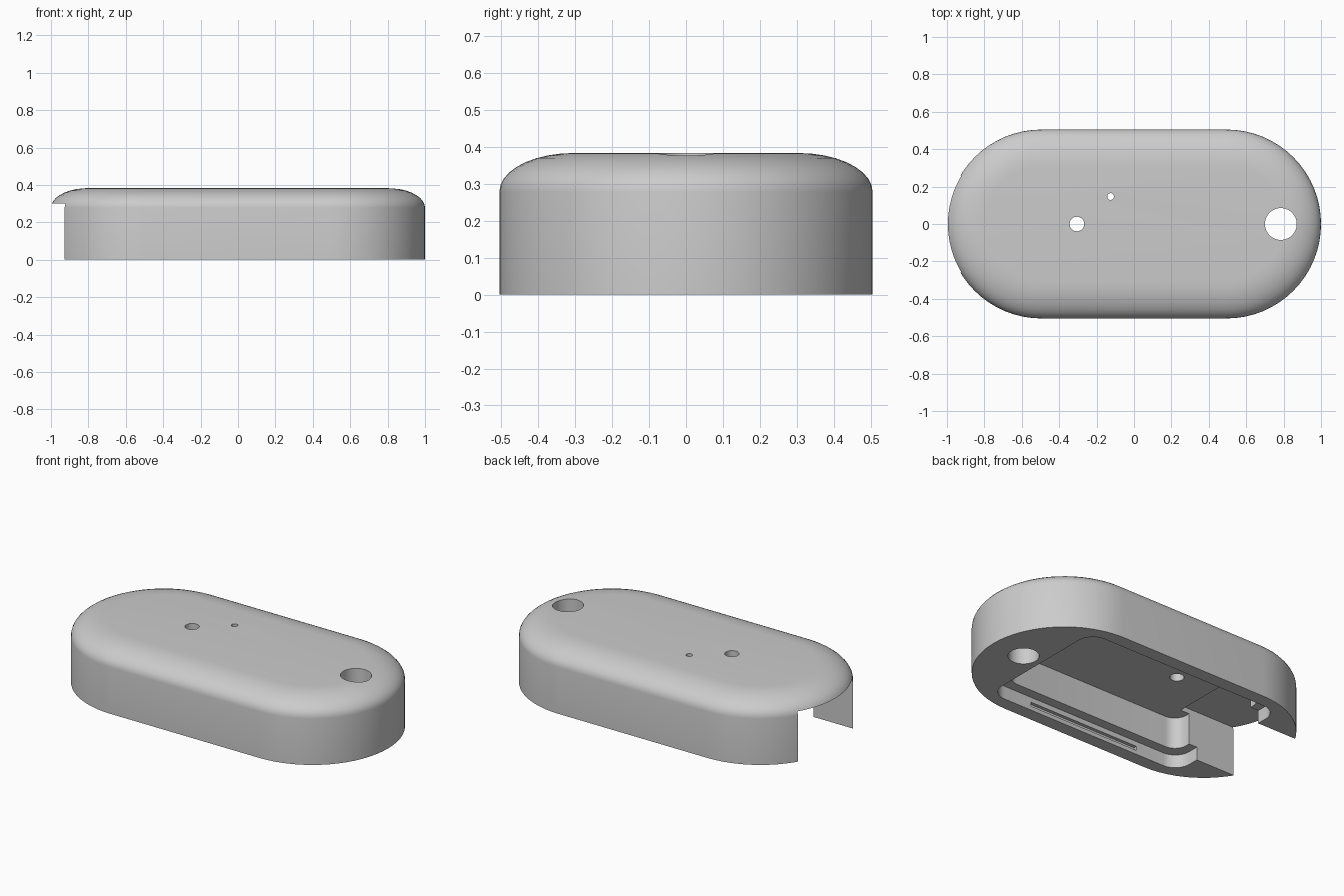
import bpy, bmesh, math

old = bpy.data.objects.get("Cube")
if old:
    bpy.data.objects.remove(old, do_unlink=True)

grey = bpy.data.materials.new("plain grey")
grey.use_nodes = True
grey.diffuse_color = (0.6, 0.6, 0.6, 1)
grey.node_tree.nodes["Principled BSDF"].inputs["Base Color"].default_value = (0.6, 0.6, 0.6, 1)


def outline(hx, hy, r, steps):
    """Rounded rectangle outline, counter-clockwise."""
    pts = []
    for k, (sx, sy) in enumerate([(1, 1), (-1, 1), (-1, -1), (1, -1)]):
        for i in range(steps + 1):
            a = math.pi / 2 * (k + i / steps)
            pts.append((sx * (hx - r) + r * math.cos(a), sy * (hy - r) + r * math.sin(a)))
    return pts


def loft(name, rings, centre=(0, 0), steps=16):
    """Closed solid through rounded rectangles given as (half x, half y, radius, z)."""
    bm = bmesh.new()
    loops = [[bm.verts.new((x + centre[0], y + centre[1], z)) for x, y in outline(hx, hy, r, steps)]
             for hx, hy, r, z in rings]
    for low, high in zip(loops, loops[1:]):
        for i in range(len(low)):
            j = (i + 1) % len(low)
            bm.faces.new((low[i], low[j], high[j], high[i]))
    bm.faces.new(loops[0][::-1])
    bm.faces.new(loops[-1])
    bmesh.ops.remove_doubles(bm, verts=bm.verts[:], dist=1e-5)
    bmesh.ops.recalc_face_normals(bm, faces=bm.faces[:])
    mesh = bpy.data.meshes.new(name)
    bm.to_mesh(mesh)
    bm.free()
    mesh.materials.append(grey)
    obj = bpy.data.objects.new(name, mesh)
    bpy.context.collection.objects.link(obj)
    return obj


def box(name, hx, hy, low, high, centre=(0, 0)):
    return loft(name, [(hx, hy, 0, low), (hx, hy, 0, high)], centre, 1)


def hole(name, r, centre):
    return loft(name, [(r, r, r, -0.1), (r, r, r, 0.6)], centre, 12)


# Outer shell: straight wall with a flattened elliptical shoulder
BEND = 9
rings = [(1, 0.505, 0.505, 0)]
for i in range(BEND + 1):
    a = math.pi / 2 * i / BEND
    inset = 0.2 * (1 - math.cos(a))
    rings.append((1 - inset, 0.505 - inset, 0.505 - inset, 0.278 + 0.105 * math.sin(a)))
housing = loft("housing", rings)

# Cutters: stepped pocket, end slot, clip grooves and through holes
cutters = [
    loft("lid_recess", [(0.665, 0.425, 0.1, -0.1), (0.665, 0.425, 0.1, 0.08)], steps=10),
    loft("inner_pocket", [(0.61, 0.365, 0.08, -0.2), (0.61, 0.365, 0.08, 0.27)], steps=10),
    box("end_slot", 0.4, 0.26, -0.15, 0.3, (-0.95, 0)),
    box("clip_grooves", 0.375, 0.445, 0.025, 0.05),
    hole("cord_hole", 0.085, (0.785, 0)),
    hole("button_hole", 0.039, (-0.305, 0)),
    hole("light_hole", 0.018, (-0.125, 0.147)),
]
bpy.ops.object.select_all(action="DESELECT")
bpy.context.view_layer.objects.active = housing
housing.select_set(True)
for cutter in cutters:
    cutter.hide_render = True
    cut = housing.modifiers.new(cutter.name, "BOOLEAN")
    cut.operation = "DIFFERENCE"
    cut.solver = "EXACT"
    cut.object = cutter
    bpy.ops.object.modifier_apply(modifier=cut.name)
    bpy.data.objects.remove(cutter, do_unlink=True)

# Smooth curves, crisp cut edges
bpy.ops.object.shade_smooth_by_angle(angle=math.radians(30))
